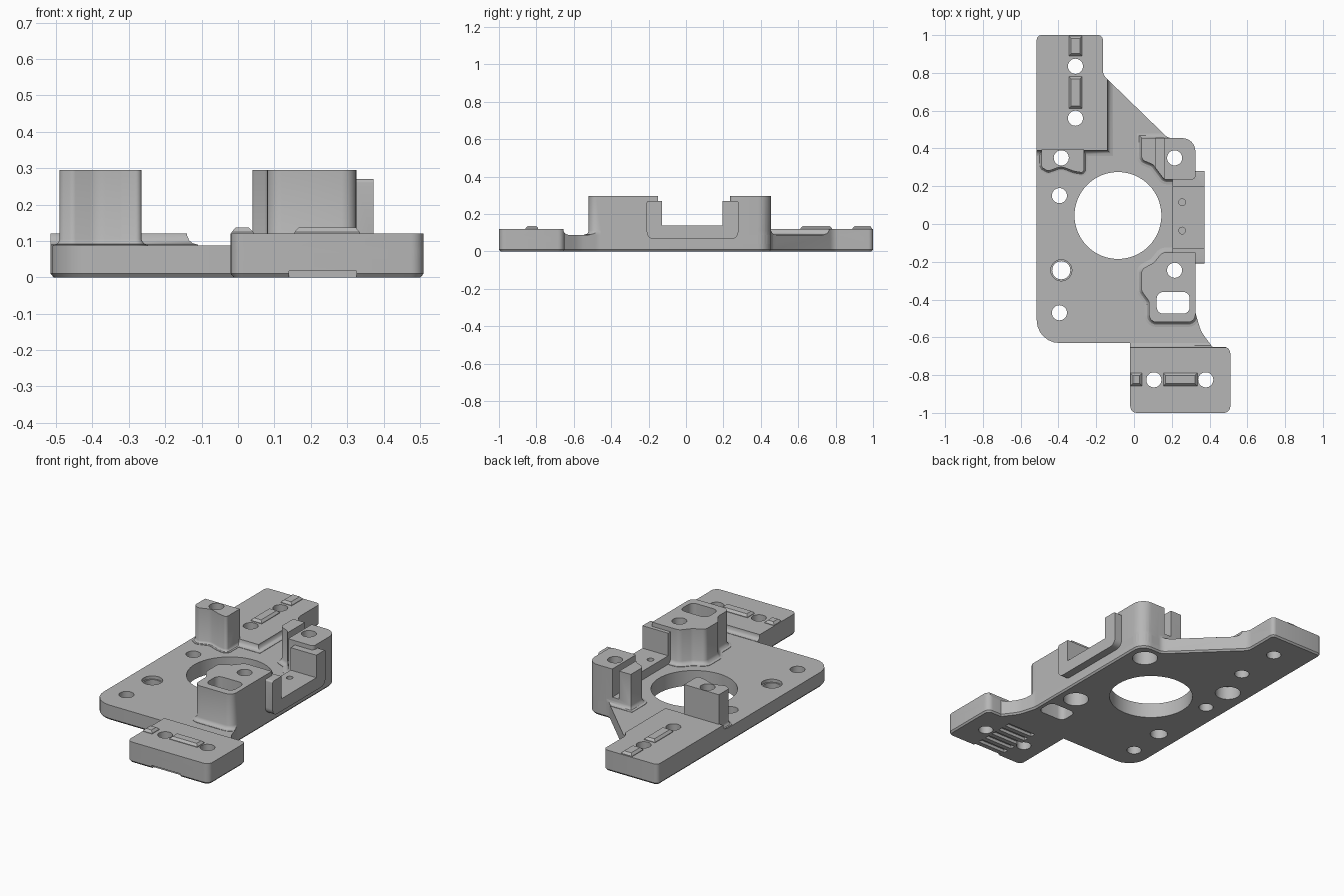
import bpy, bmesh, math
from mathutils import Vector

cube = bpy.data.objects.get("Cube")
if cube:
    bpy.data.objects.remove(cube, do_unlink=True)

grey = bpy.data.materials.new("plain grey")
grey.use_nodes = True
grey.diffuse_color = (0.47, 0.47, 0.47, 1)
grey.node_tree.nodes["Principled BSDF"].inputs["Base Color"].default_value = (0.47, 0.47, 0.47, 1)


def rounded(corners, steps=6):
    """Counter-clockwise outline from (x, y, corner radius)."""
    pts, n = [], len(corners)
    for i, (x, y, r) in enumerate(corners):
        p = Vector((x, y))
        if r == 0:
            pts.append(p)
            continue
        a = (Vector(corners[i - 1][:2]) - p).normalized()
        b = (Vector(corners[(i + 1) % n][:2]) - p).normalized()
        half = a.angle(b) / 2
        centre = p + (a + b).normalized() * r / math.sin(half)
        start = p + a * r / math.tan(half) - centre
        end = p + b * r / math.tan(half) - centre
        turn = start.angle_signed(end)
        for k in range(steps + 1):
            ang = math.atan2(start.y, start.x) - turn * k / steps
            pts.append(centre + Vector((math.cos(ang), math.sin(ang))) * r)
    return pts


def offset(pts, d):
    out, n = [], len(pts)
    for i, p in enumerate(pts):
        e1 = (p - pts[i - 1]).normalized()
        e2 = (pts[(i + 1) % n] - p).normalized()
        n1, n2 = Vector((e1.y, -e1.x)), Vector((e2.y, -e2.x))
        out.append(p + (n1 + n2) * d / (1 + n1.dot(n2)))
    return out


def loft(name, pts, levels, along_x=False):
    """Stack offset copies of an outline; levels are (height, offset)."""
    bm = bmesh.new()
    rings = []
    for h, d in levels:
        ring = offset(pts, d) if d else pts
        rings.append([bm.verts.new((h, p.x, p.y) if along_x else (p.x, p.y, h)) for p in ring])
    bm.faces.new(rings[0][::-1])
    bm.faces.new(rings[-1])
    n = len(pts)
    for lo, hi in zip(rings, rings[1:]):
        for i in range(n):
            j = (i + 1) % n
            bm.faces.new((lo[i], lo[j], hi[j], hi[i]))
    bmesh.ops.recalc_face_normals(bm, faces=bm.faces)
    mesh = bpy.data.meshes.new(name)
    bm.to_mesh(mesh)
    bm.free()
    mesh.materials.append(grey)
    ob = bpy.data.objects.new(name, mesh)
    bpy.context.collection.objects.link(ob)
    return ob


def rect(x0, x1, y0, y1, r=0):
    return rounded([(x0, y0, r), (x1, y0, r), (x1, y1, r), (x0, y1, r)])


def circle(x, y, r, n=32):
    return [Vector((x + r * math.cos(k * math.tau / n), y + r * math.sin(k * math.tau / n)))
            for k in range(n)]


def combine(target, tool, operation):
    """Boolean the tool into the target and discard the tool."""
    tool.hide_render = True
    mod = target.modifiers.new("cut", 'BOOLEAN')
    mod.operation, mod.solver, mod.object = operation, 'EXACT', tool
    bpy.context.view_layer.update()
    mesh = bpy.data.meshes.new_from_object(
        target.evaluated_get(bpy.context.evaluated_depsgraph_get()))
    target.modifiers.clear()
    target.data = mesh
    bpy.data.objects.remove(tool, do_unlink=True)


PLATE, PAD, POST = 0.088, 0.121, 0.295

# Base plate with a chamfered lower rim
outline = rounded([
    (-0.515, -0.63, 0.12), (-0.02, -0.63, 0), (-0.02, -1, 0.035), (0.51, -1, 0.035),
    (0.51, -0.65, 0.035), (0.415, -0.65, 0), (0.355, -0.57, 0.15), (0.325, -0.47, 0.1),
    (0.325, 0.455, 0.07), (0.18, 0.455, 0.05), (-0.165, 0.79, 0.06),
    (-0.165, 1, 0.025), (-0.515, 1, 0.025)])
plate = loft("mounting_plate", outline, [(0, -0.008), (0.01, 0), (PLATE, 0)])


# Raised parts with a filleted foot, trimmed to the plate outline
def raised(name, pts, top, foot):
    h = foot * 0.9
    ob = loft(name, pts, [(0.04, foot), (PLATE + 0.002, foot), (PLATE + h * 0.2, foot * 0.5),
                          (PLATE + h * 0.5, foot * 0.2), (PLATE + h, 0), (top, 0)])
    combine(ob, loft("trim", outline, [(0.02, 0), (0.5, 0)]), 'INTERSECT')
    combine(plate, ob, 'UNION')


raised("back_pad", rect(-0.7, -0.14, 0.39, 1.2), PAD, 0.03)
raised("front_pad", rect(-0.2, 0.7, -1.2, -0.655), PAD, 0.025)
raised("left_post", rounded([
    (-0.49, 0.395, 0), (-0.49, 0.3, 0.02), (-0.455, 0.28, 0.02), (-0.385, 0.305, 0.06),
    (-0.32, 0.28, 0.04), (-0.265, 0.27, 0.015), (-0.265, 0.395, 0)]), POST, 0.018)
raised("front_post", rounded([
    (0.325, -0.52, 0.04), (0.325, -0.15, 0), (0.15, -0.15, 0.04), (0.105, -0.205, 0.04),
    (0.04, -0.24, 0.03), (0.04, -0.355, 0.03), (0.08, -0.41, 0.04),
    (0.08, -0.52, 0.04)][::-1][::-1]), POST, 0.025)
raised("back_post", rounded([
    (0.325, 0.235, 0.02), (0.325, 0.455, 0.07), (0.04, 0.455, 0), (0.04, 0.34, 0.03),
    (0.1, 0.315, 0.04), (0.16, 0.235, 0.03)]), POST, 0.025)

# U-shaped side bracket
bracket = rounded([
    (-0.21, 0.065, 0.04), (0.28, 0.065, 0.04), (0.28, 0.27, 0.01), (0.195, 0.27, 0),
    (0.195, 0.138, 0), (-0.128, 0.138, 0), (-0.128, 0.27, 0), (-0.21, 0.27, 0.01)])
combine(plate, loft("side_bracket", bracket, [(0.205, 0), (0.372, 0)], True), 'UNION')


# Holes, slots and grooves
def cut(pts, z0=-0.1, z1=0.5):
    combine(plate, loft("cutter", pts, [(z0, 0), (z1, 0)]), 'DIFFERENCE')


cut(circle(-0.085, 0.045, 0.23, 64))
posts = [(-0.385, 0.35), (0.215, 0.35), (0.215, -0.245)]
for x, y in posts + [(-0.395, 0.15), (-0.395, -0.47), (-0.31, 0.835), (-0.31, 0.56),
                     (0.105, -0.825), (0.38, -0.825)]:
    cut(circle(x, y, 0.04))
for x, y in posts:
    cut(circle(x, y, 0.07), -0.1, 0.08)
cut(circle(-0.385, -0.245, 0.048))
cut(circle(-0.385, -0.245, 0.056), 0.07)
cut(rect(0.12, 0.295, -0.475, -0.36, 0.035))
cut(rect(0.115, 0.16, 0.2, 0.6), 0.13)
for y in (-0.035, 0.115):
    cut(circle(0.255, y, 0.018, 16), 0.08)
for k in range(6):
    y = -1.01 + k * 0.058
    cut(rect(0.14, 0.325, y, y + 0.03), -0.1, 0.018)

# Raised locating keys on the pads
keys = []
for x0, x1, y0, y1 in [(-0.345, -0.275, 0.89, 0.995), (-0.345, -0.275, 0.612, 0.78),
                       (-0.018, 0.042, -0.857, -0.79), (0.155, 0.335, -0.857, -0.79)]:
    keys.append(loft("locating_key", rect(x0, x1, y0, y1),
                     [(0.11, 0), (PAD + 0.003, 0), (0.137, -0.012)]))

bpy.ops.object.select_all(action='DESELECT')
plate.select_set(True)
bpy.context.view_layer.objects.active = plate
bpy.ops.object.shade_smooth_by_angle(angle=math.radians(30))
